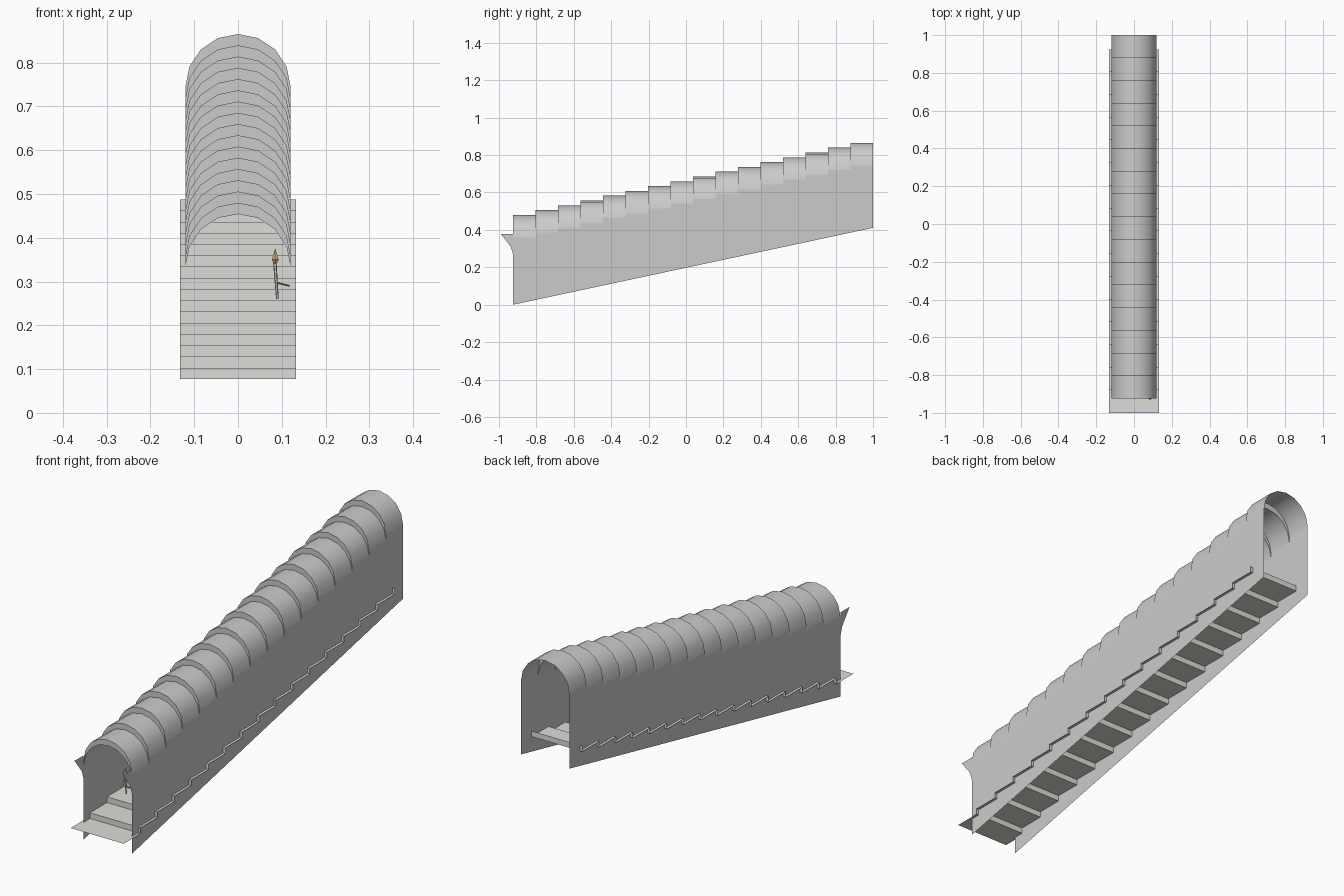
import bpy, math
from mathutils import Vector

if "Cube" in bpy.data.objects:
    bpy.data.objects.remove(bpy.data.objects["Cube"])

N = 16
RUN, RISE = 1.925 / N, 0.411 / N
HALF, Y0 = 0.12, -0.925


def mesh_object(name, verts, faces, smooth=False):
    me = bpy.data.meshes.new(name)
    me.from_pydata(verts, [], faces)
    me.update()
    ob = bpy.data.objects.new(name, me)
    bpy.context.collection.objects.link(ob)
    if smooth:
        bpy.context.view_layer.objects.active = ob
        ob.select_set(True)
        bpy.ops.object.shade_smooth_by_angle(angle=math.radians(35))
        ob.select_set(False)
    return ob


def sweep(name, rows, smooth=False):
    # skin consecutive rows of points
    n = len(rows[0])
    verts = [p for r in rows for p in r]
    faces = [(i * n + j, i * n + j + 1, (i + 1) * n + j + 1, (i + 1) * n + j)
             for i in range(len(rows) - 1) for j in range(n - 1)]
    return mesh_object(name, verts, faces, smooth)


def material(name, rgb):
    m = bpy.data.materials.new(name)
    m.diffuse_color = (*rgb, 1)
    m.use_nodes = True
    m.node_tree.nodes["Principled BSDF"].inputs["Base Color"].default_value = m.diffuse_color
    return m


# stepped barrel-vault roof, each bay with a riser at its front
def arch(y, spring):
    return [(HALF * math.cos(math.pi * k / 8), y, spring + HALF * math.sin(math.pi * k / 8))
            for k in range(9)]


rows = []
for i in range(N):
    s = 0.36 + i * RISE
    if i == 0:
        rows.append(arch(Y0, s - RISE))
    rows += [arch(Y0 + i * RUN, s), arch(Y0 + (i + 1) * RUN, s)]
sweep("vault_roof", rows, True)

# side walls: sloping foot, stepped head, small flared tip at the front edge
for side, name in ((-1, "left_wall"), (1, "right_wall")):
    x = side * HALF
    v, f = [], []
    for i in range(N):
        a, b, s = Y0 + i * RUN, Y0 + (i + 1) * RUN, 0.36 + i * RISE
        k = len(v)
        v += [(x, a, i * RISE), (x, b, (i + 1) * RISE), (x, b, s), (x, a, s)]
        f.append((k, k + 1, k + 2, k + 3))
    k = len(v)
    v += [(x, Y0, 0.27), (x, Y0, 0.378), (x, -0.99, 0.378), (x, -0.937, 0.31)]
    f.append((k, k + 1, k + 2, k + 3))
    mesh_object(name, v, f)

# stair sheet: tread then riser
rows = [[(-0.132, -1, 0.077), (0.132, -1, 0.077)]]
for i in range(N):
    y, z = -1 + (i + 1) * RUN, 0.077 + i * RISE
    for zz in (z, z + RISE):
        rows.append([(-0.132, y, zz), (0.132, y, zz)])
stairs = sweep("stairs", rows)
stairs.data.materials.append(material("pale_stone", (0.72, 0.72, 0.68)))


# wall torch
def rod(name, a, b, r1, r2, mat):
    a, b = Vector(a), Vector(b)
    bpy.ops.mesh.primitive_cone_add(vertices=6, radius1=r1, radius2=r2,
                                    depth=(b - a).length, location=(a + b) / 2)
    ob = bpy.context.object
    ob.name = name
    ob.rotation_euler = (b - a).to_track_quat('Z', 'Y').to_euler()
    ob.data.materials.append(mat)


TY = -0.922
wood = material("pale_wood", (0.7, 0.66, 0.6))
iron = material("iron", (0.2, 0.2, 0.2))
flame = material("flame", (0.75, 0.45, 0.15))
rod("torch_stick", (0.09, TY, 0.26), (0.084, TY, 0.345), 0.003, 0.004, wood)
rod("torch_bracket", (0.086, TY, 0.298), (0.118, TY, 0.29), 0.002, 0.002, iron)
rod("torch_flame_base", (0.085, TY, 0.34), (0.085, TY, 0.35), 0.003, 0.009, flame)
rod("torch_flame", (0.085, TY, 0.35), (0.085, TY, 0.376), 0.009, 0, flame)
